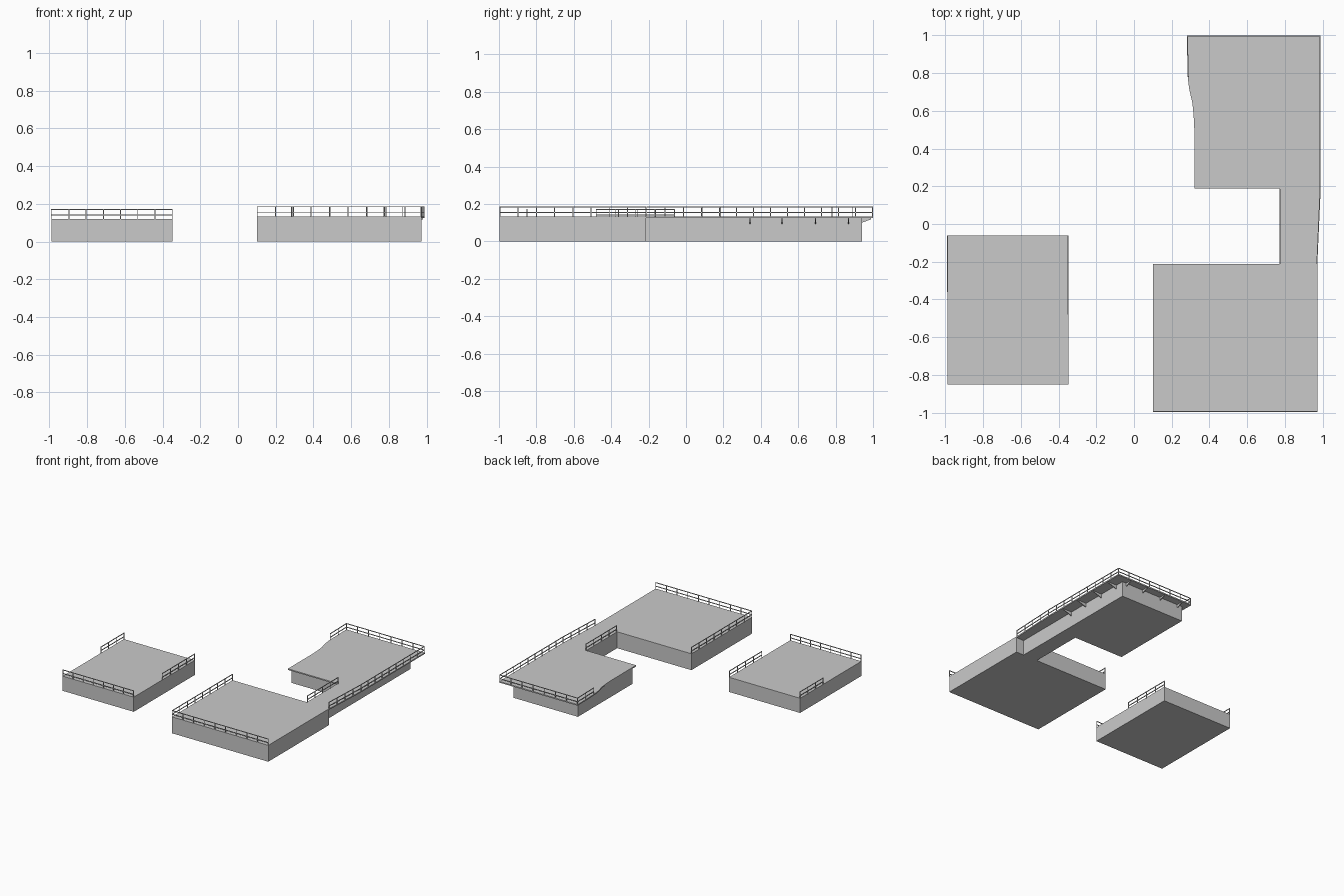
import bpy
import bmesh
from mathutils import Vector

if "Cube" in bpy.data.objects:
    bpy.data.objects.remove(bpy.data.objects["Cube"], do_unlink=True)

# One light grey for slabs, railings and brackets
GREY = bpy.data.materials.new("light grey")
GREY.use_nodes = True
GREY.diffuse_color = (0.59, 0.59, 0.59, 1)
GREY.node_tree.nodes["Principled BSDF"].inputs["Base Color"].default_value = GREY.diffuse_color


def finish(name, bm):
    bmesh.ops.recalc_face_normals(bm, faces=bm.faces)
    mesh = bpy.data.meshes.new(name)
    bm.to_mesh(mesh)
    bm.free()
    mesh.materials.append(GREY)
    bpy.context.collection.objects.link(bpy.data.objects.new(name, mesh))


def prism(bm, points, offset):
    """Extrude a flat polygon along an offset into a closed solid."""
    face = bm.faces.new([bm.verts.new(p) for p in points])
    result = bmesh.ops.extrude_face_region(bm, geom=[face], use_keep_orig=True)
    moved = [v for v in result["geom"] if isinstance(v, bmesh.types.BMVert)]
    bmesh.ops.translate(bm, verts=moved, vec=offset)


def slab(name, outline, bottom, top):
    bm = bmesh.new()
    prism(bm, [(x, y, bottom) for x, y in outline], (0, 0, top - bottom))
    finish(name, bm)


def rectangle(x0, x1, y0, y1):
    return [(x0, y0), (x1, y0), (x1, y1), (x0, y1)]


def bar(bm, start, end, width):
    """Square bar between two points."""
    axis = (end - start).normalized()
    up = Vector((0, 1, 0)) if abs(axis.z) > 0.9 else Vector((0, 0, 1))
    a = axis.cross(up).normalized() * width / 2
    b = axis.cross(a).normalized() * width / 2
    prism(bm, [start + a + b, start - a + b, start - a - b, start + a - b], end - start)


def railing(name, path, base, spacing=0.095, height=0.053):
    """Posts with a top rail and a middle rail along a ground path."""
    bm = bmesh.new()
    for p, q in zip(path, path[1:]):
        start, end = Vector((*p, base)), Vector((*q, base))
        bays = max(1, round((end - start).length / spacing))
        for level in (0.45, 1.0):
            lift = Vector((0, 0, height * level - 0.0025))
            bar(bm, start + lift, end + lift, 0.005)
        for i in range(bays + 1):
            foot = start.lerp(end, i / bays)
            bar(bm, foot - Vector((0, 0, 0.006)), foot + Vector((0, 0, height)), 0.0045)
    finish(name, bm)


# Small separate platform, open along its back edge
LOW = 0.12
slab("small_platform", rectangle(-0.99, -0.347, -0.852, -0.06), 0, LOW)
railing("small_front_railing", [(-0.988, -0.85), (-0.349, -0.85)], LOW)
railing("small_right_railing", [(-0.988, -0.36), (-0.988, -0.062)], LOW)
railing("small_left_railing", [(-0.349, -0.48), (-0.349, -0.062)], LOW)

# Large front platform
HIGH = 0.134
slab("large_platform", rectangle(0.10, 0.972, -0.997, -0.213), 0, HIGH)
railing("large_platform_railing", [(0.102, -0.215), (0.102, -0.995), (0.97, -0.995)], HIGH)

# Rear support walls, set back under the deck
UNDER = 0.124
slab("rear_support", [(0.772, -0.213), (0.902, -0.213), (0.902, 0.94), (0.32, 0.94),
                      (0.32, 0.235), (0.772, 0.235)], 0, UNDER)

# Overhanging deck with a gently curved right edge
slab("rear_deck", [(0.772, -0.213), (0.972, -0.213), (0.99, 0.18), (0.99, 1.0),
                   (0.28, 1.0), (0.285, 0.78), (0.292, 0.72), (0.31, 0.64),
                   (0.316, 0.58), (0.32, 0.5), (0.32, 0.187), (0.772, 0.187)], UNDER, HIGH)
railing("deck_outer_railing", [(0.97, -0.21), (0.987, 0.18), (0.987, 0.997),
                               (0.283, 0.997), (0.288, 0.78)], HIGH)
railing("deck_inner_railing", [(0.775, -0.21), (0.775, 0.184)], HIGH)

# Triangular brackets carrying the overhang
bm = bmesh.new()
for y in (0.34, 0.51, 0.69, 0.865):
    prism(bm, [(0.902, y, 0.093), (0.98, y, 0.118), (0.98, y, UNDER), (0.902, y, UNDER)],
          (0, 0.006, 0))
for x in (0.36, 0.53, 0.70, 0.86):
    prism(bm, [(x, 0.94, 0.10), (x, 0.99, 0.118), (x, 0.99, UNDER), (x, 0.94, UNDER)],
          (0.006, 0, 0))
finish("deck_brackets", bm)
